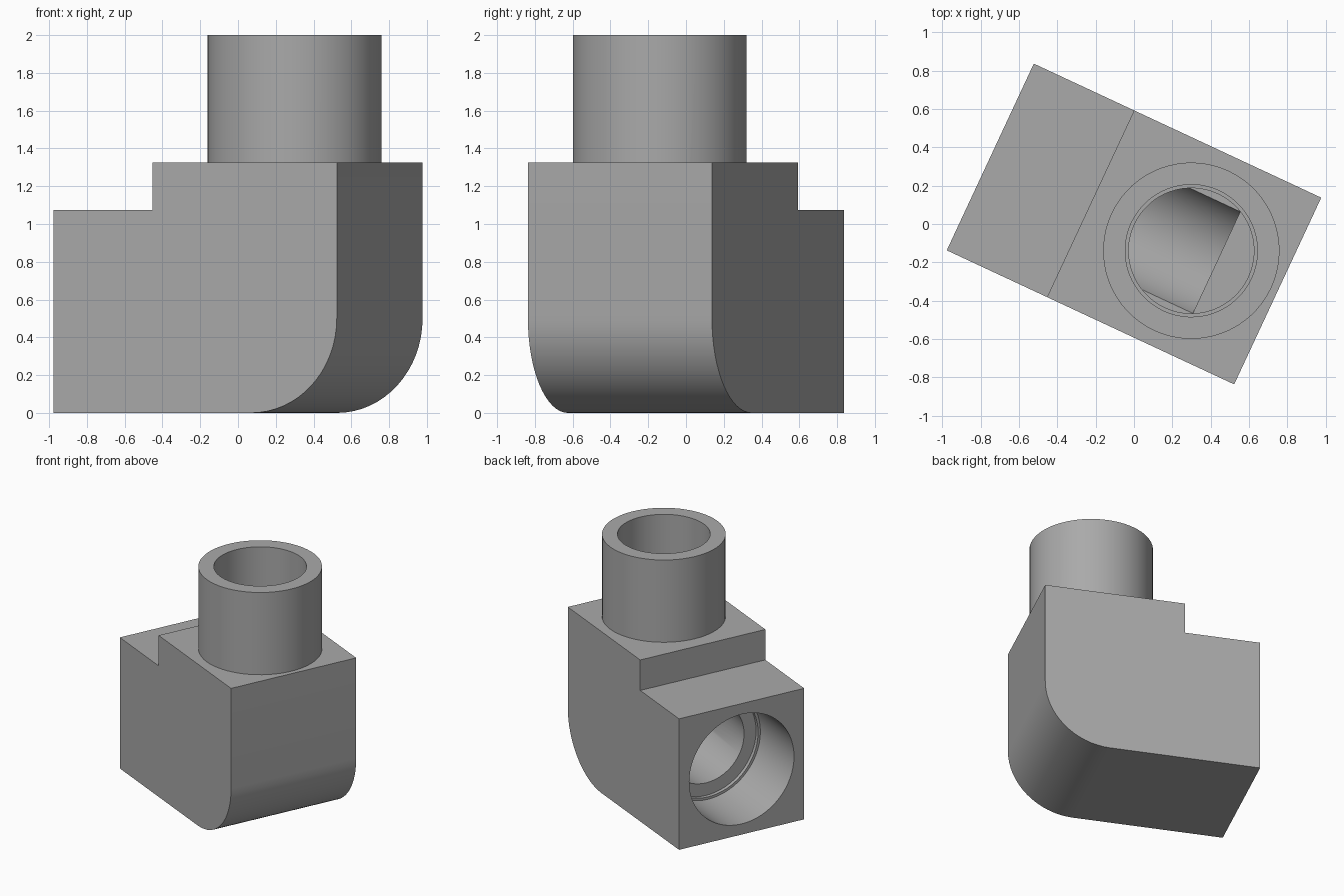
import bpy
import bmesh
from math import cos, sin, pi, radians
from mathutils import Matrix

cube = bpy.data.objects.get("Cube")
if cube:
    bpy.data.objects.remove(cube)

# Main dimensions
HALF_LEN, HALF_WID = 0.8275, 0.5375
LOW_TOP, HIGH_TOP, PIPE_TOP = 1.075, 1.325, 2.0
STEP_X, PIPE_X = -0.25, 0.33
AXIS_Z = HALF_WID
BEND = 0.5
BORE, OVERRUN = 0.327, 0.145

grey = bpy.data.materials.new("plain grey")
grey.use_nodes = True
grey.diffuse_color = (0.4, 0.4, 0.4, 1)
grey.node_tree.nodes["Principled BSDF"].inputs["Base Color"].default_value = (0.4, 0.4, 0.4, 1)


def make_object(name, bm):
    bmesh.ops.recalc_face_normals(bm, faces=bm.faces)
    mesh = bpy.data.meshes.new(name)
    bm.to_mesh(mesh)
    bm.free()
    mesh.materials.append(grey)
    obj = bpy.data.objects.new(name, mesh)
    bpy.context.collection.objects.link(obj)
    return obj


def turned(name, profile, matrix, sides=64):
    """Closed solid turned about z from (radius, height) pairs."""
    bm = bmesh.new()
    rings = [[bm.verts.new((r * cos(2 * pi * i / sides), r * sin(2 * pi * i / sides), z))
              for i in range(sides)] for r, z in profile]
    for a, b in zip(rings, rings[1:]):
        for i in range(sides):
            j = (i + 1) % sides
            bm.faces.new((a[i], a[j], b[j], b[i]))
    bm.faces.new(rings[0])
    bm.faces.new(rings[-1])
    bm.transform(matrix)
    return make_object(name, bm)


def combine(target, tool, operation):
    mod = target.modifiers.new(tool.name, "BOOLEAN")
    mod.operation = operation
    mod.solver = "EXACT"
    mod.object = tool
    bpy.context.view_layer.update()
    graph = bpy.context.evaluated_depsgraph_get()
    result = bpy.data.meshes.new_from_object(target.evaluated_get(graph))
    target.modifiers.clear()
    target.data = result
    bpy.data.objects.remove(tool)


# Block with a stepped top and a rounded lower end
outline = [(-HALF_LEN, 0)]
for i in range(17):
    a = -pi / 2 + i * pi / 32
    outline.append((HALF_LEN - BEND + BEND * cos(a), BEND + BEND * sin(a)))
outline += [(HALF_LEN, HIGH_TOP), (STEP_X, HIGH_TOP), (STEP_X, LOW_TOP), (-HALF_LEN, LOW_TOP)]
bm = bmesh.new()
face = bm.faces.new([bm.verts.new((x, -HALF_WID, z)) for x, z in outline])
sweep = bmesh.ops.extrude_face_region(bm, geom=[face])
bmesh.ops.translate(bm, vec=(0, 2 * HALF_WID, 0),
                    verts=[v for v in sweep["geom"] if isinstance(v, bmesh.types.BMVert)])
body = make_object("elbow_fitting", bm)

# Upright pipe
upright = Matrix.Translation((PIPE_X, 0, 0))
combine(body, turned("pipe", [(0.46, 1.2), (0.46, PIPE_TOP)], upright), "UNION")

# Upright bore, slightly wider in the pipe
combine(body, turned("upright_bore", [
    (BORE, AXIS_Z - OVERRUN), (BORE, HIGH_TOP), (0.345, HIGH_TOP), (0.345, PIPE_TOP + 0.1)],
    upright), "DIFFERENCE")

# Level bore with a wide stepped socket at the open end
level = Matrix.Translation((-HALF_LEN, 0, AXIS_Z)) @ Matrix.Rotation(pi / 2, 4, "Y")
combine(body, turned("level_bore", [
    (0.45, -0.1), (0.45, 0.5), (0.43, 0.5), (0.43, 0.53), (BORE, 0.53),
    (BORE, HALF_LEN + PIPE_X + OVERRUN)], level), "DIFFERENCE")

# Turn the whole fitting on its base and smooth the curved walls
body.data.transform(Matrix.Rotation(radians(-25), 4, "Z"))
bpy.ops.object.select_all(action="DESELECT")
body.select_set(True)
bpy.context.view_layer.objects.active = body
bpy.ops.object.shade_smooth_by_angle(angle=radians(30))
